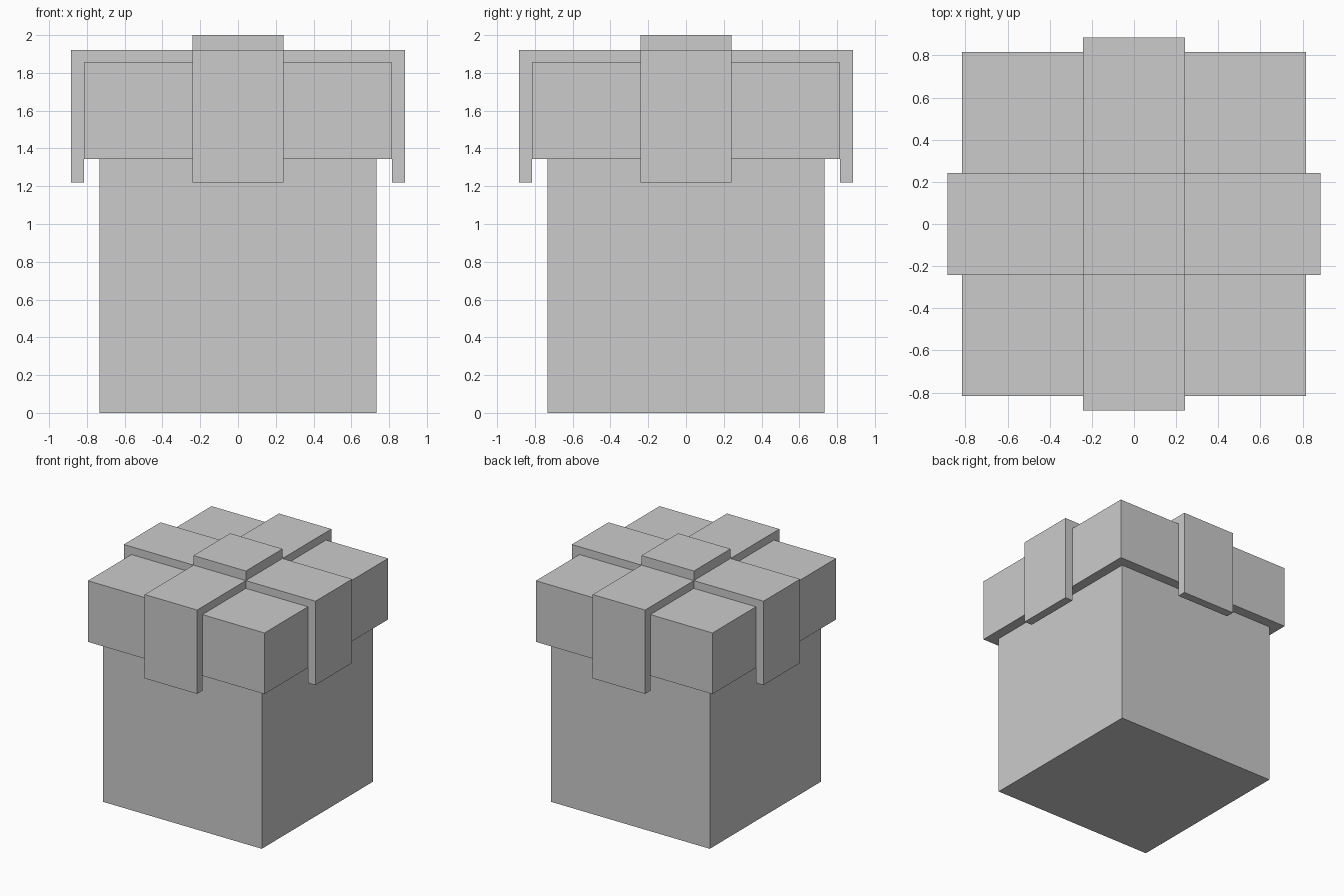
import bpy, bmesh
from math import pi
from mathutils import Matrix

if "Cube" in bpy.data.objects:
    bpy.data.objects.remove(bpy.data.objects["Cube"])

BODY, LID, RIB, W = 0.732, 0.815, 0.885, 0.242   # half widths
Z_RIB, Z_LID, Z_LID_TOP, Z_RIB_TOP, Z_TOP = 1.22, 1.345, 1.855, 1.92, 2.0


def finish(name, bm):
    bmesh.ops.recalc_face_normals(bm, faces=bm.faces)
    mesh = bpy.data.meshes.new(name)
    bm.to_mesh(mesh)
    bm.free()
    obj = bpy.data.objects.new(name, mesh)
    bpy.context.collection.objects.link(obj)


def block(name, half, z0, z1):
    bm = bmesh.new()
    bmesh.ops.create_cube(bm, size=1, matrix=Matrix.Translation((0, 0, (z0 + z1) / 2))
                          @ Matrix.Diagonal((2 * half, 2 * half, z1 - z0, 1)))
    finish(name, bm)


def ribbon(name, angle):
    # U-shaped band profile in xz, extruded along y
    profile = [(-RIB, Z_RIB), (-LID, Z_RIB), (-LID, Z_LID_TOP), (LID, Z_LID_TOP),
               (LID, Z_RIB), (RIB, Z_RIB), (RIB, Z_RIB_TOP), (-RIB, Z_RIB_TOP)]
    bm = bmesh.new()
    face = bm.faces.new([bm.verts.new((x, -W, z)) for x, z in profile])
    out = bmesh.ops.extrude_face_region(bm, geom=[face], use_keep_orig=True)
    bmesh.ops.translate(bm, vec=(0, 2 * W, 0),
                        verts=[v for v in out["geom"] if isinstance(v, bmesh.types.BMVert)])
    bmesh.ops.rotate(bm, verts=bm.verts, matrix=Matrix.Rotation(angle, 3, 'Z'))
    finish(name, bm)


# Box and overhanging lid
block("box_body", BODY, 0, Z_LID)
block("box_lid", LID, Z_LID, Z_LID_TOP)

# Crossed ribbons draped over the lid, with a square knot on top
ribbon("ribbon_side_to_side", 0)
ribbon("ribbon_front_to_back", pi / 2)
block("ribbon_knot", W, Z_RIB_TOP, Z_TOP)
